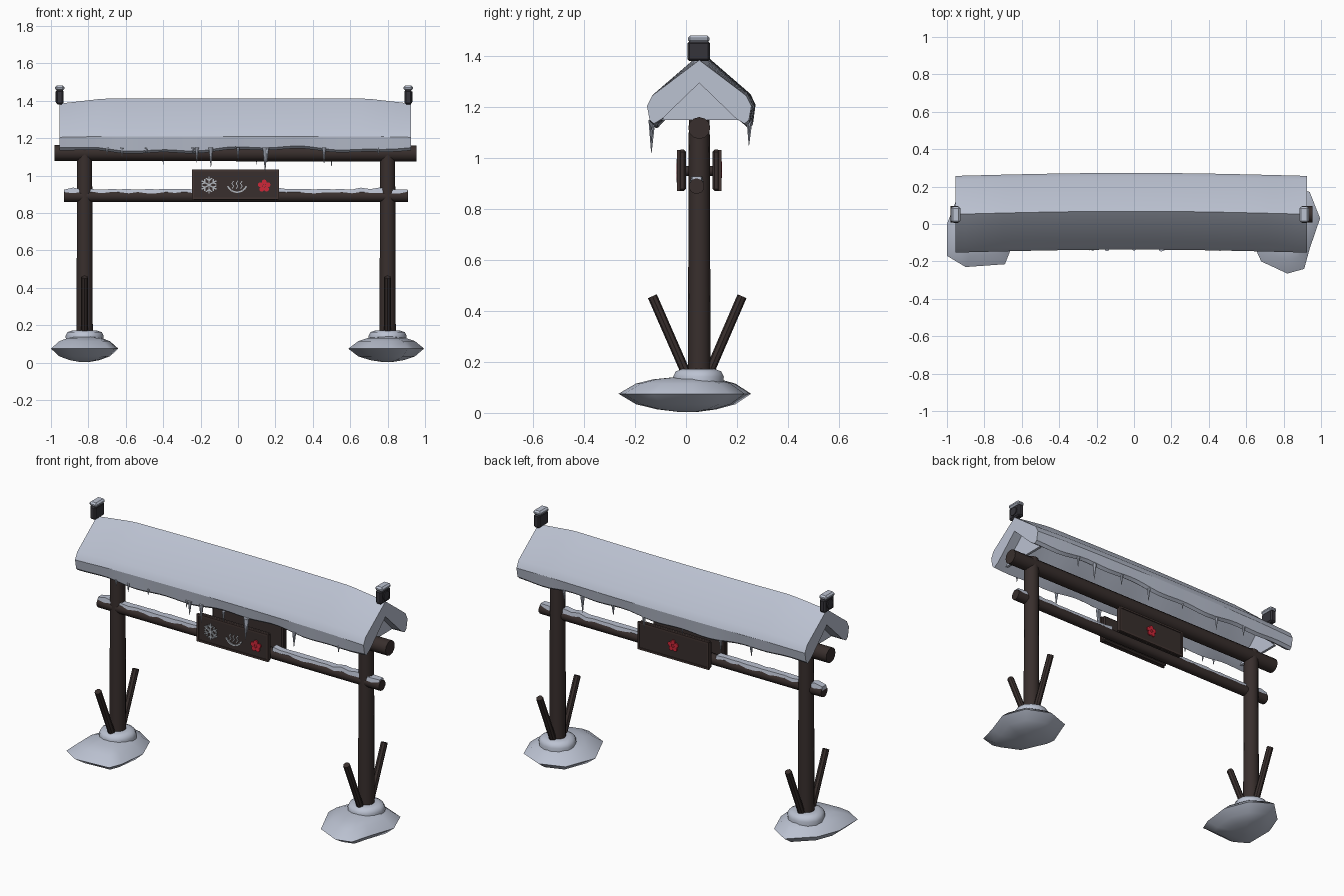
import bpy, bmesh, math, random
from mathutils import Vector, Matrix

if "Cube" in bpy.data.objects:
    bpy.data.objects.remove(bpy.data.objects["Cube"])

random.seed(4)


def material(name, rgb):
    m = bpy.data.materials.new(name)
    m.diffuse_color = (*rgb, 1)
    m.use_nodes = True
    m.node_tree.nodes["Principled BSDF"].inputs["Base Color"].default_value = m.diffuse_color
    return m


SNOW = material("snow", (0.50, 0.54, 0.64))
WOOD = material("dark_wood", (0.040, 0.028, 0.026))
FRAME = material("frame_wood", (0.055, 0.036, 0.032))
TILE = material("dark_tile", (0.035, 0.034, 0.042))
RED = material("red", (0.62, 0.02, 0.04))
MARK = material("pale_grey", (0.45, 0.48, 0.52))
YC = 0.052                       # centre line of the gate


def finish(name, bm, mat, angle=40):
    bmesh.ops.recalc_face_normals(bm, faces=bm.faces[:])
    me = bpy.data.meshes.new(name)
    bm.to_mesh(me)
    bm.free()
    ob = bpy.data.objects.new(name, me)
    bpy.context.collection.objects.link(ob)
    me.materials.append(mat)
    if angle:
        bpy.ops.object.select_all(action='DESELECT')
        ob.select_set(True)
        bpy.context.view_layer.objects.active = ob
        bpy.ops.object.shade_smooth_by_angle(angle=math.radians(angle))
    return ob


def add_tube(bm, a, b, r1, r2=None, n=12):
    a, b = Vector(a), Vector(b)
    d = b - a
    mat = Matrix.Translation((a + b) / 2) @ d.to_track_quat('Z', 'Y').to_matrix().to_4x4()
    bmesh.ops.create_cone(bm, cap_ends=True, segments=n, radius1=r1,
                          radius2=r1 if r2 is None else r2, depth=d.length, matrix=mat)


def tube(name, a, b, r1, r2=None, mat=WOOD, n=12):
    bm = bmesh.new()
    add_tube(bm, a, b, r1, r2, n)
    return finish(name, bm, mat)


def add_box(bm, c, s, turn=0):
    bmesh.ops.create_cube(bm, size=1, matrix=Matrix.Translation(c)
                          @ Matrix.Rotation(turn, 4, 'Y') @ Matrix.Diagonal((*s, 1)))


def box(name, c, s, mat, bevel=0.0):
    bm = bmesh.new()
    add_box(bm, c, s)
    if bevel:
        bmesh.ops.bevel(bm, geom=bm.edges[:], offset=bevel, segments=1, affect='EDGES')
    return finish(name, bm, mat, 0)


def skin(bm, rings):
    """Join closed rings of points, capping both ends."""
    rows = [[bm.verts.new(p) for p in r] for r in rings]
    n = len(rows[0])
    for r, s in zip(rows, rows[1:]):
        for i in range(n):
            bm.faces.new((r[i], r[(i + 1) % n], s[(i + 1) % n], s[i]))
    bm.faces.new(rows[0])
    bm.faces.new(rows[-1])


# Snow-covered roof: bent profile swept along x, with a wavy lower lip
X0, X1 = -0.955, 0.925
PROFILE = [(0, 1.385, 0), (0.185, 1.245, 0), (0.205, 1.205, 0), (0.195, 1.15, 1),
           (0.178, 1.135, 1), (0.145, 1.155, 0.5), (0, 1.295, 0),
           (-0.145, 1.155, 0.5), (-0.178, 1.135, 1), (-0.195, 1.15, 1),
           (-0.205, 1.205, 0), (-0.185, 1.245, 0)]
rings = []
N = 36
for k in range(N + 1):
    t = k / N
    x = X0 + (X1 - X0) * t
    edge = min(1, min(t, 1 - t) / 0.125)
    lift, bow = 0.027 * edge, 0.016 * math.sin(math.pi * t)
    ring = []
    for y, z, lip in PROFILE:
        side = 1 if y > 0 else -1
        wave = lip * edge * (0.011 * math.sin(5 * x + 2.6 * side) + 0.006 * math.sin(17 * x + side) + 0.012)
        ring.append((x, YC + bow + y, z + lift * (1 - abs(y) / 0.25) - wave))
    rings.append(ring)
bm = bmesh.new()
skin(bm, rings)
finish("roof_snow", bm, SNOW, 28)

# Gable infill, set back under each roof end
for side, x in (("left", -0.88), ("right", 0.85)):
    bm = bmesh.new()
    skin(bm, [[(x + dx, YC - 0.15, 1.15), (x + dx, YC + 0.15, 1.15), (x + dx, YC, 1.31)]
              for dx in (0, 0.015)])
    finish("gable_" + side, bm, SNOW, 0)

# Icicles along both eaves
bm = bmesh.new()
front = [(-0.70, 0.03), (-0.62, 0.04), (-0.49, 0.025), (-0.24, 0.03), (-0.22, 0.07), (-0.145, 0.095),
         (0.0, 0.05), (0.145, 0.12), (0.155, 0.07), (0.46, 0.075), (0.75, 0.03)]
back = [(-0.6, 0.05), (-0.4, 0.08), (-0.15, 0.04), (0.1, 0.08), (0.3, 0.05), (0.5, 0.09), (0.62, 0.05)]
for row, y in ((front, YC - 0.185), (back, YC + 0.198)):
    for x, length in row:
        add_tube(bm, (x, y, 1.15), (x, y - 0.003, 1.14 - length), 0.006 + 0.07 * length, 0.001, 7)
finish("icicles", bm, SNOW)

# Cross beams, with snow lying on the lower one
tube("top_beam", (-0.98, YC, 1.122), (0.955, YC, 1.118), 0.043)
tube("lower_beam", (-0.93, 0.042, 0.89), (0.91, 0.042, 0.89), 0.031, n=10)
for i, (a, b) in enumerate(((-0.93, -0.24), (0.21, 0.905))):
    bm = bmesh.new()
    rings = []
    for k in range(15):
        x = a + (b - a) * k / 14
        w = 0.024 + random.uniform(-0.003, 0.003)
        h = 0.925 + random.choice((0, 0.002, 0.003, 0.011))
        rings.append([(x, 0.042 - w, 0.902), (x, 0.042 - w * 0.8, h), (x, 0.042 + w * 0.8, h),
                      (x, 0.042 + w, 0.902)])
    skin(bm, rings)
    finish("beam_snow_%d" % i, bm, SNOW, 50)

# Posts, slanted braces and snow collars
for side, x in (("left", -0.82), ("right", 0.80)):
    tube("post_" + side, (x, YC, 0.08), (x, YC, 1.155), 0.045, 0.041, n=14)
    tube("brace_front_" + side, (x, 0.02, 0.11), (x, -0.132, 0.458), 0.019, n=8)
    tube("brace_back_" + side, (x, 0.07, 0.11), (x, 0.22, 0.458), 0.019, n=8)
    bm = bmesh.new()
    skin(bm, [[(x + r * math.cos(a) * (1 + 0.04 * math.sin(3 * a)), YC - 0.003 + r * math.sin(a), z)
               for a in (i * math.tau / 14 for i in range(14))]
              for r, z in ((0.098, 0.10), (0.102, 0.142), (0.092, 0.163), (0.066, 0.172))])
    finish("collar_" + side, bm, SNOW, 60)

# Snow mounds: irregular outline, domed above and below a sharp rim
OUTLINES = {
    "left": [(-0.66, -0.14), (-0.69, -0.215), (-0.9, -0.23), (-1.0, -0.17), (-1.0, 0.0),
             (-0.95, 0.13), (-0.82, 0.255), (-0.7, 0.18), (-0.64, 0.03)],
    "right": [(0.59, 0.0), (0.68, -0.2), (0.82, -0.265), (0.91, -0.24), (0.94, -0.13),
              (0.995, 0.03), (0.94, 0.17), (0.8, 0.23), (0.66, 0.18)]}
for side, outline in OUTLINES.items():
    cx = -0.82 if side == "left" else 0.80
    bm = bmesh.new()
    skin(bm, [[(cx + (x - cx) * s, y * s + 0.01 * (1 - s), z) for x, y in outline]
              for s, z in ((0.12, 0.003), (0.45, 0.014), (0.75, 0.034), (1, 0.075),
                           (0.75, 0.115), (0.5, 0.132), (0.2, 0.14))])
    finish("mound_" + side, bm, SNOW, 50)

# Ridge-end ornaments with snow caps
for side, x, out in (("left", -0.953, -1), ("right", 0.91, 1)):
    box("ornament_" + side, (x, YC - 0.002, 1.42), (0.038, 0.09, 0.078), TILE, 0.008)
    tube("ornament_disc_" + side, (x, YC - 0.002, 1.422), (x + out * 0.024, YC - 0.002, 1.422), 0.027, mat=TILE)
    box("ornament_cap_" + side, (x, YC - 0.002, 1.468), (0.05, 0.086, 0.026), SNOW, 0.009)

# Sign boards front and back, each with a raised border
SX, SZ = -0.0125, 0.952
for side, y, out in (("front", -0.015, -1), ("back", 0.119, 1)):
    box("sign_" + side, (SX, y, SZ), (0.462, 0.03, 0.162), WOOD, 0.008)
    bm = bmesh.new()
    for s in (-1, 1):
        add_box(bm, (SX, y + out * 0.014, SZ + s * 0.075), (0.465, 0.012, 0.011))
        add_box(bm, (SX + s * 0.227, y + out * 0.014, SZ), (0.011, 0.012, 0.161))
    finish("sign_border_" + side, bm, FRAME, 0)
tube("sign_hanger", (SX, -0.01, 0.95), (SX, 0.115, 0.95), 0.02)


# Five-petal flowers
def flower(name, x, z, y, out):
    bm = bmesh.new()
    for i in range(5):
        a = math.pi / 2 + i * math.tau / 5
        px, pz = x + 0.021 * math.cos(a), z + 0.021 * math.sin(a)
        add_tube(bm, (px, y, pz), (px, y + out * 0.008, pz), 0.0135, n=10)
    add_tube(bm, (x, y, z), (x, y + out * 0.007, z), 0.008, n=8)
    finish(name, bm, RED, 0)


flower("flower_front", 0.14, 0.945, -0.029, -1)
flower("flower_back", SX, 0.952, 0.133, 1)

# Snowflake: six arms with two side twigs each
bm = bmesh.new()
for i in range(6):
    a = i * math.tau / 6 + math.pi / 6
    for start, length, turn in ((0, 0.046, 0), (0.024, 0.02, 0.9), (0.024, 0.02, -0.9)):
        d = a + turn
        px = -0.155 + start * math.cos(a) + length / 2 * math.cos(d)
        pz = 0.95 + start * math.sin(a) + length / 2 * math.sin(d)
        add_box(bm, (px, -0.033, pz), (length, 0.008, 0.007), -d)
finish("snowflake", bm, MARK, 0)

# Steam wisps over a curved bowl line
bm = bmesh.new()
for k in range(8):
    a = math.radians(212 + 116 * k / 7)
    add_box(bm, (-0.005 + 0.054 * math.cos(a), -0.032, 0.966 + 0.054 * math.sin(a)),
            (0.015, 0.007, 0.008), -a - math.pi / 2)
for x in (-0.028, -0.005, 0.018):
    for k in range(3):
        add_box(bm, (x, -0.032, 0.937 + 0.014 * k), (0.004, 0.006, 0.017), 0.6 * (-1) ** k)
finish("steam_mark", bm, MARK, 0)
